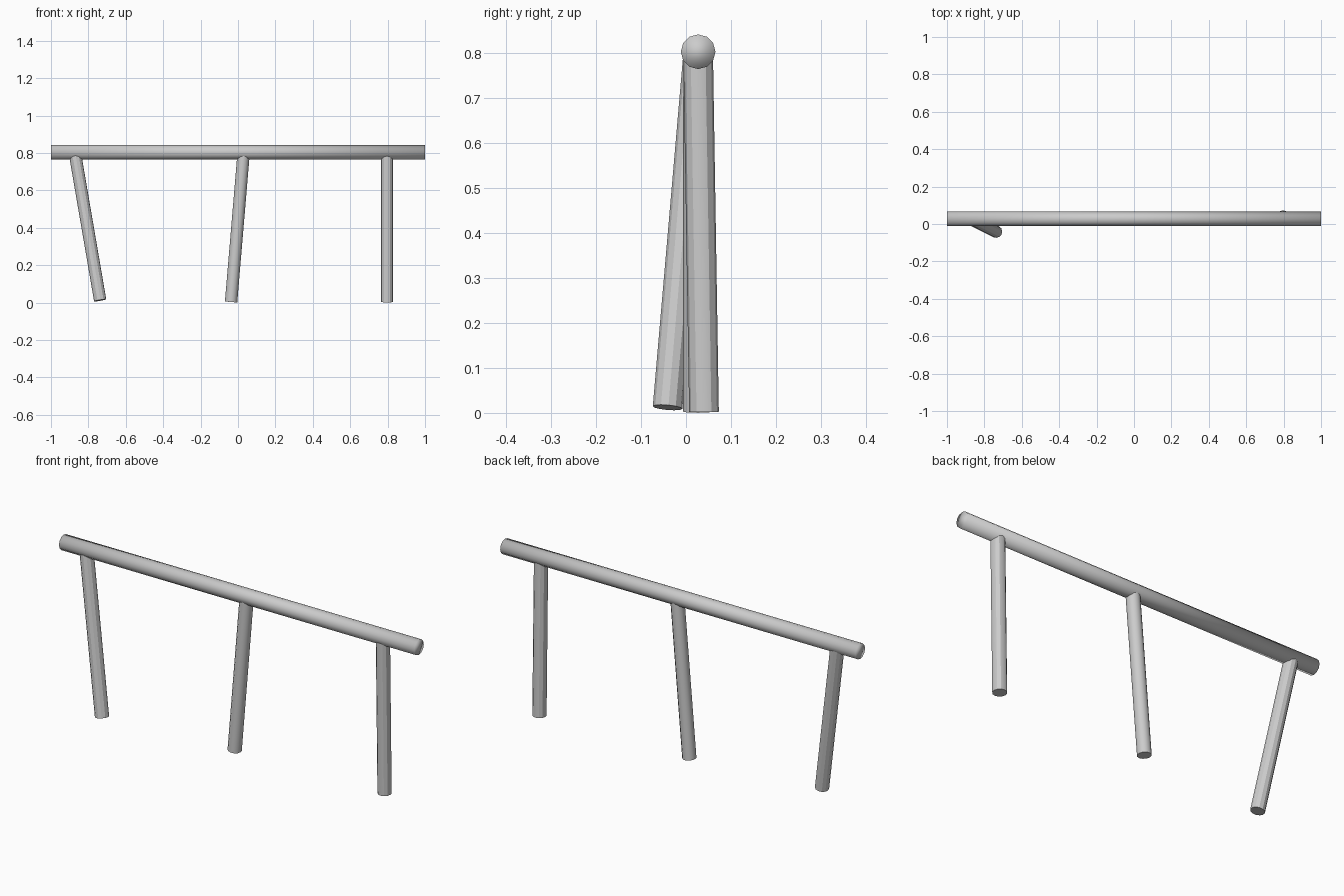
import bpy
from mathutils import Vector

if "Cube" in bpy.data.objects:
    bpy.data.objects.remove(bpy.data.objects["Cube"])


def rod(name, a, b, radius, sides=12):
    """Capped round bar running from point a to point b."""
    a, b = Vector(a), Vector(b)
    bpy.ops.mesh.primitive_cylinder_add(vertices=sides, radius=radius, depth=(b - a).length,
                                        location=(a + b) / 2)
    obj = bpy.context.object
    obj.name = name
    obj.rotation_mode = 'QUATERNION'
    obj.rotation_quaternion = (b - a).to_track_quat('Z', 'Y')
    return obj


# Handrail, fully smooth shaded with softly shaded ends
RAIL_Y, RAIL_Z = 0.027, 0.803
rail = rod("handrail", (-1, RAIL_Y, RAIL_Z), (1, RAIL_Y, RAIL_Z), 0.0385)
bpy.ops.object.shade_smooth()

# Slightly crooked posts: (name, foot, x where the post meets the rail axis)
posts = [
    ("left_post", (-0.737, -0.041, 0.012), -0.872),
    ("middle_post", (-0.037, 0.026, 0.003), 0.03),
    ("right_post", (0.797, 0.04, 0.002), 0.797),
]
for name, foot, top_x in posts:
    rod(name, foot, (top_x, RAIL_Y, RAIL_Z - 0.005), 0.033)
    bpy.ops.object.shade_smooth_by_angle()
